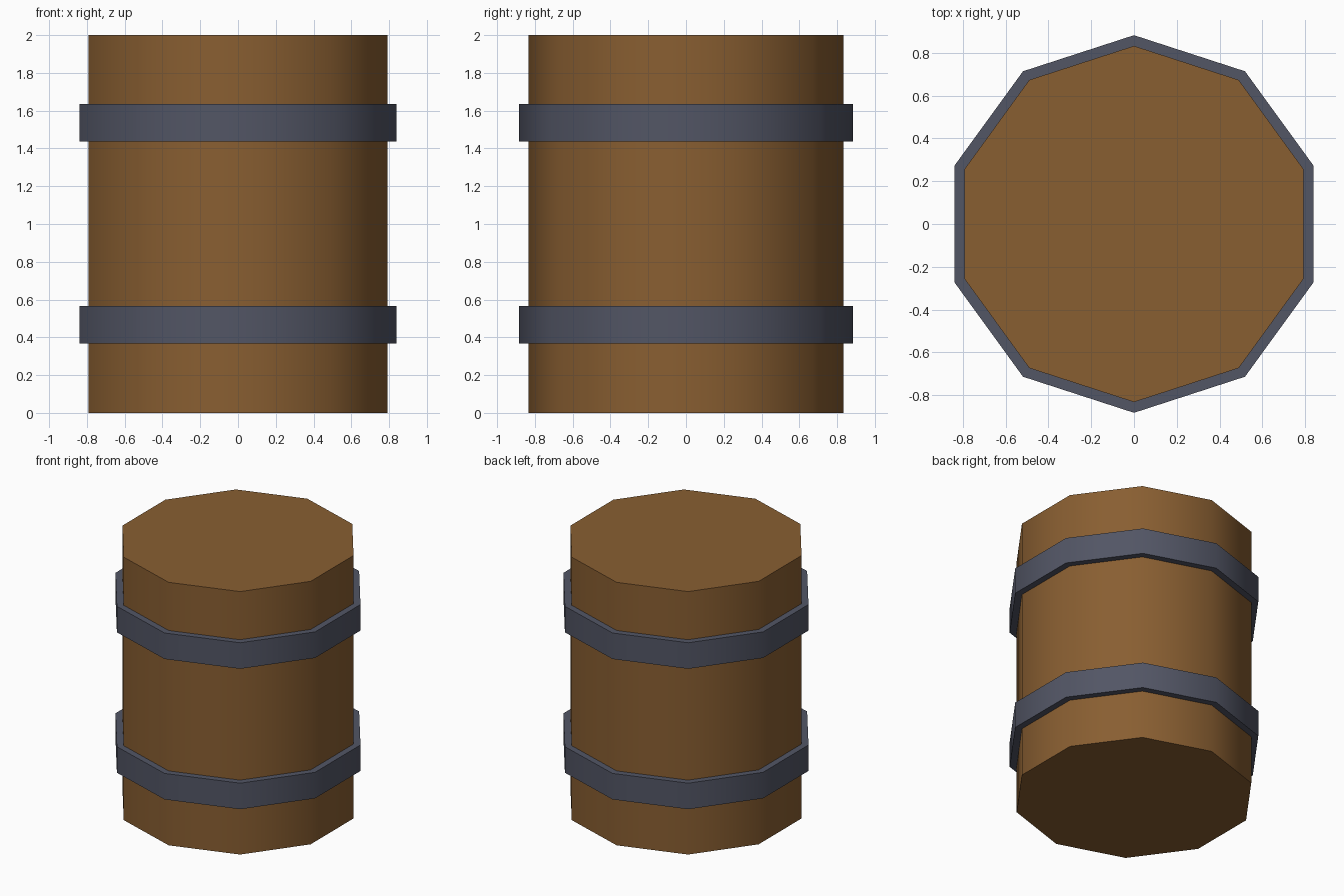
import bpy
import math

if "Cube" in bpy.data.objects:
    bpy.data.objects.remove(bpy.data.objects["Cube"], do_unlink=True)


def make_material(name, color):
    mat = bpy.data.materials.new(name)
    mat.use_nodes = True
    mat.diffuse_color = color
    mat.node_tree.nodes["Principled BSDF"].inputs["Base Color"].default_value = color
    return mat


def drum(name, radius, bottom, top, mat):
    """Ten-sided cylinder with a smooth wall and crisp rims."""
    bpy.ops.mesh.primitive_cylinder_add(
        vertices=10, radius=radius, depth=top - bottom,
        location=(0, 0, (bottom + top) / 2))
    obj = bpy.context.object
    obj.name = name
    obj.data.materials.append(mat)
    bpy.ops.object.shade_smooth_by_angle(angle=math.radians(45))
    return obj


wood = make_material("brown wood", (0.25, 0.113, 0.031, 1))
iron = make_material("dark blue grey iron", (0.085, 0.092, 0.13, 1))

# Barrel body
drum("barrel_body", 0.833, 0, 2, wood)

# Iron hoops
for name, bottom in (("lower_hoop", 0.368), ("upper_hoop", 1.436)):
    drum(name, 0.883, bottom, bottom + 0.198, iron)
